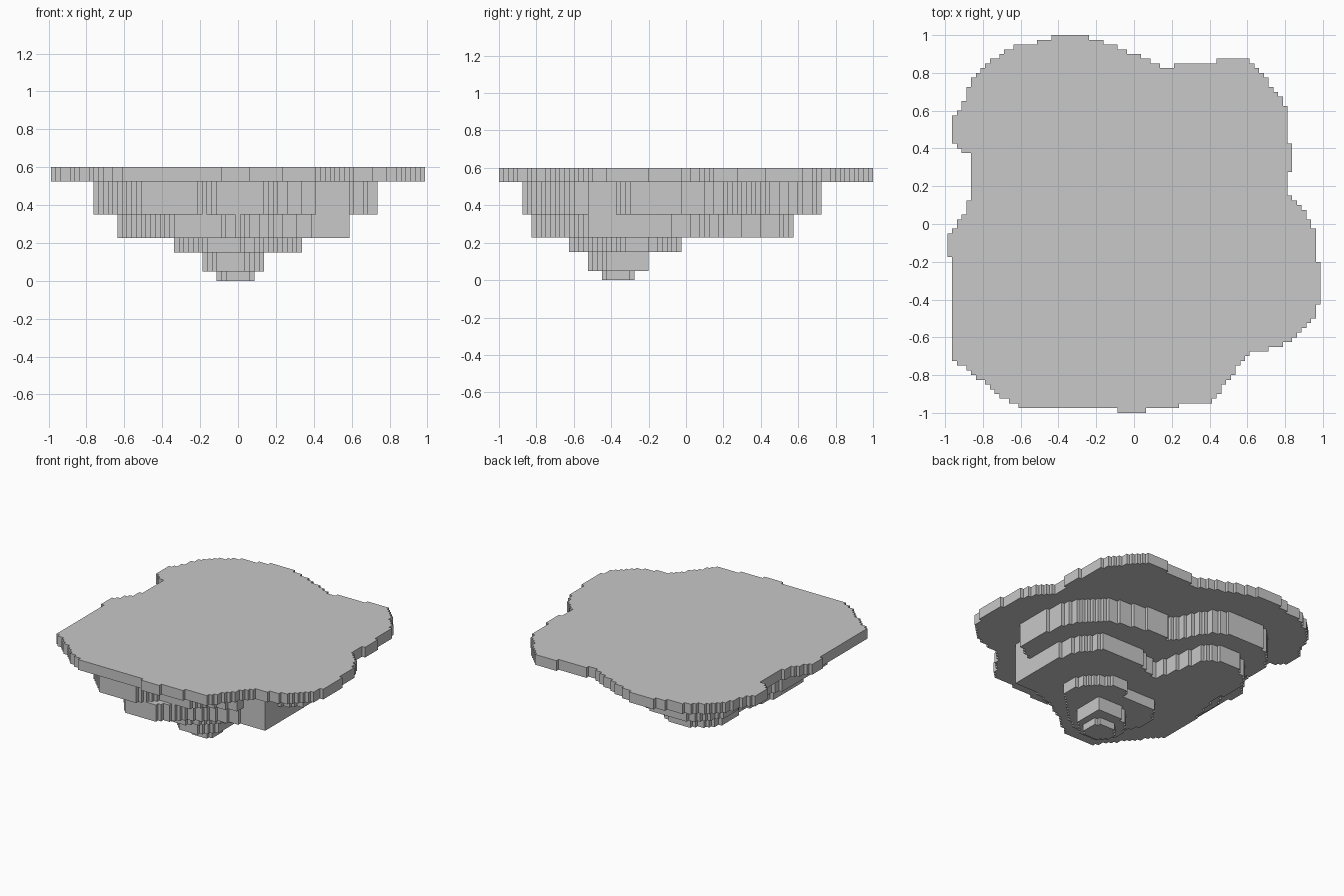
import bpy
import bmesh
import math

default_cube = bpy.data.objects.get("Cube")
if default_cube:
    bpy.data.objects.remove(default_cube)

CELL = 0.025      # size of one grid step
COLUMNS = 79      # grid steps along x
ROWS = 80         # grid steps along y


def make_material(name, colour):
    material = bpy.data.materials.new(name)
    material.use_nodes = True
    material.diffuse_color = colour
    material.node_tree.nodes["Principled BSDF"].inputs["Base Color"].default_value = colour
    return material


def inside(x, y, outline):
    """Even-odd test of a point against a closed outline."""
    result = False
    previous = outline[-1]
    for point in outline:
        (ax, ay), (bx, by) = previous, point
        if (ay > y) != (by > y) and x < ax + (y - ay) * (bx - ax) / (by - ay):
            result = not result
        previous = point
    return result


def filled_cells(outline):
    """Grid cells whose centre lies inside the outline, as corner positions."""
    for column in range(COLUMNS):
        for row in range(ROWS):
            x = (column - COLUMNS / 2) * CELL
            y = (row - ROWS / 2) * CELL
            if inside(x + CELL / 2, y + CELL / 2, outline):
                yield x, y


def stepped_slab(name, bottom, top, outline, material):
    """A flat slab whose rim follows the outline in square grid steps."""
    outline = [(x / 100, y / 100) for x, y in outline]
    bm = bmesh.new()
    for x, y in filled_cells(outline):
        corners = ((x, y), (x + CELL, y), (x + CELL, y + CELL), (x, y + CELL))
        bm.faces.new([bm.verts.new((cx, cy, bottom)) for cx, cy in corners])
    bmesh.ops.remove_doubles(bm, verts=bm.verts[:], dist=CELL / 10)

    # Merge the cells into one face with straight rim runs, then raise it
    bmesh.ops.dissolve_limit(bm, angle_limit=math.radians(1),
                             verts=bm.verts[:], edges=bm.edges[:])
    raised = bmesh.ops.extrude_face_region(bm, geom=bm.faces[:], use_keep_orig=True)
    moved = [v for v in raised["geom"] if isinstance(v, bmesh.types.BMVert)]
    bmesh.ops.translate(bm, verts=moved, vec=(0, 0, top - bottom))
    bmesh.ops.recalc_face_normals(bm, faces=bm.faces[:])

    mesh = bpy.data.meshes.new(name)
    bm.to_mesh(mesh)
    bm.free()
    mesh.materials.append(material)
    slab = bpy.data.objects.new(name, mesh)
    bpy.context.collection.objects.link(slab)
    return slab


stone = make_material("stone_grey", (0.58, 0.58, 0.58, 1))

# Outlines in hundredths of a unit, widest layer first
ground = [
    (-44, 99), (-24, 99), (-10, 94), (6, 88), (18, 82), (21, 82), (21, 86),
    (43, 86), (44, 88), (58, 88), (68, 80), (78, 66), (81, 59), (81, 43),
    (84, 43), (84, 28), (81, 28), (81, 18), (92, 5), (93, -2), (96, -2),
    (96, -20), (99, -20), (99, -40), (94, -51), (82, -62), (73, -66),
    (60, -69), (52, -80), (41, -94), (23, -95), (23, -97), (6, -97),
    (6, -101), (-9, -101), (-9, -97), (-61, -97), (-72, -90), (-86, -79),
    (-96, -72), (-96, -17), (-99, -17), (-99, -5), (-96, -5), (-88, 10),
    (-86, 18), (-86, 38), (-90, 38), (-96, 43), (-96, 55), (-92, 61),
    (-86, 76), (-75, 87), (-64, 94), (-51, 96)]

upper_rock = [
    (74, -29), (74, -8), (70, 10), (66, 19), (52, 34), (20, 42), (3, 41),
    (-5, 55), (-13, 67), (-25, 73), (-49, 73), (-61, 65), (-70, 50),
    (-66, 30), (-68, 10), (-76, -5), (-76, -52), (-65, -72), (-49, -88),
    (-24, -88), (-12, -76), (11, -75), (28, -62), (41, -60), (41, -53),
    (59, -53), (59, -37)]

middle_rock = [
    (59, -53), (59, -37), (58, -10), (54, 5), (42, 21), (15, 21), (-7, 12),
    (-11, 23), (-17, 50), (-28, 58), (-41, 58), (-55, 48), (-60, 35),
    (-56, 15), (-60, 0), (-64, -15), (-64, -42), (-48, -62), (-32, -83),
    (-10, -83), (5, -70), (25, -58), (41, -53)]

lower_rock = [
    (34, -32), (34, -24), (31, -15), (14, -2), (6, -2), (0, -9), (-25, -10),
    (-34, -22), (-34, -32), (-28, -44), (-14, -63), (0, -63), (15, -50)]

tip_upper = [
    (14, -41), (14, -20), (-6, -20), (-14, -27), (-19, -34), (-19, -42),
    (-10, -52), (3, -52)]

tip_lower = [
    (9, -40), (9, -32), (4, -27), (-6, -27), (-11, -33), (-11, -40),
    (-5, -45), (5, -45)]

# Stack from the broad top slab down to the tip
layers = [
    ("ground_slab", 0.525, 0.60, ground),
    ("upper_rock", 0.35, 0.525, upper_rock),
    ("middle_rock", 0.227, 0.35, middle_rock),
    ("lower_rock", 0.15, 0.227, lower_rock),
    ("tip_upper", 0.05, 0.15, tip_upper),
    ("tip_lower", 0.0, 0.05, tip_lower),
]
for name, bottom, top, outline in layers:
    stepped_slab(name, bottom, top, outline, stone)
